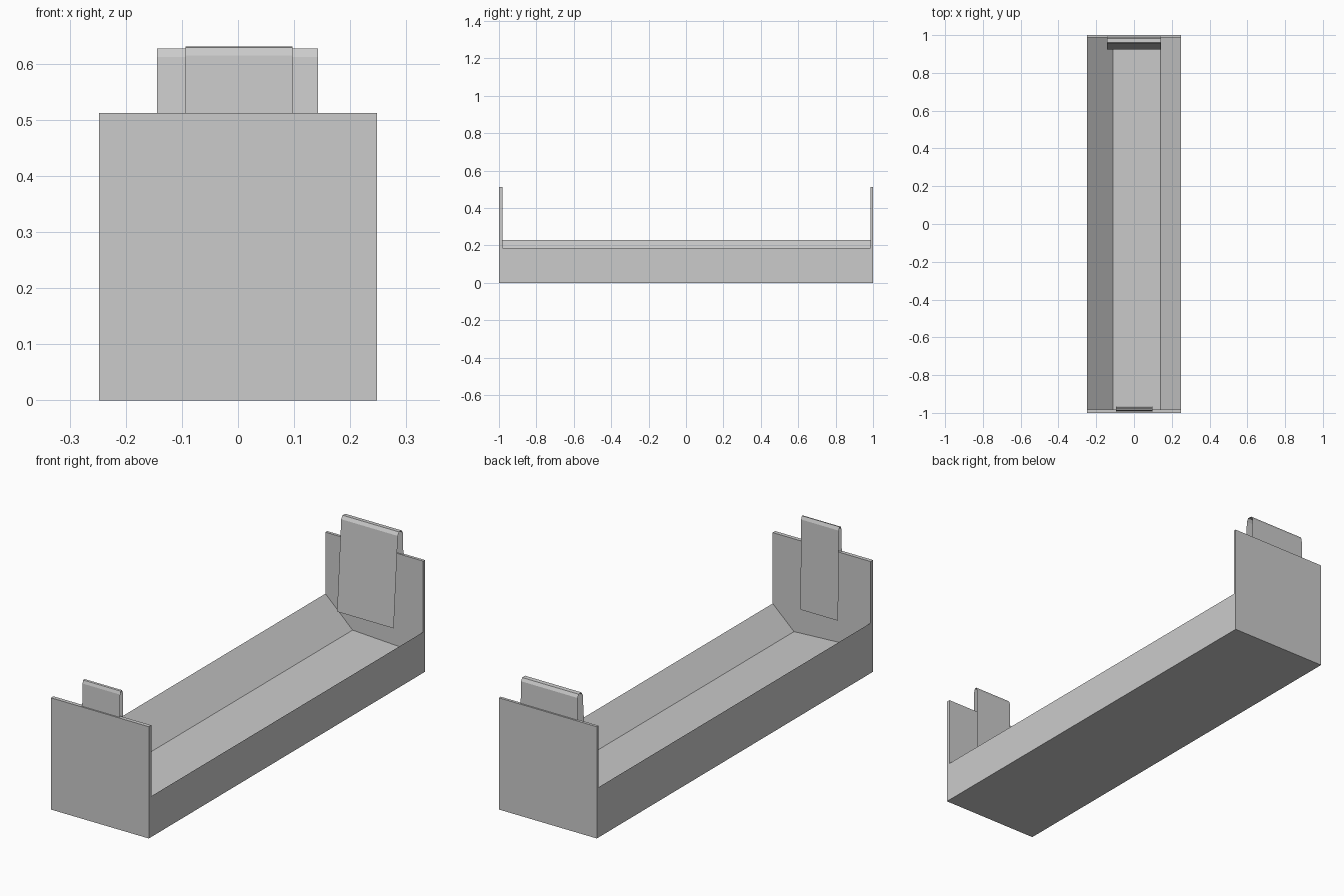
import bpy, bmesh

if "Cube" in bpy.data.objects:
    bpy.data.objects.remove(bpy.data.objects["Cube"])

W = 0.248                      # half width
Y0, Y1 = -0.982, 0.987         # inner faces of the end panels


def make(name, bm):
    me = bpy.data.meshes.new(name)
    bm.to_mesh(me)
    bm.free()
    ob = bpy.data.objects.new(name, me)
    bpy.context.collection.objects.link(ob)
    return ob


def sweep(name, profile_a, profile_b, closed):
    """Join two matching outlines with a strip of quads."""
    bm = bmesh.new()
    a = [bm.verts.new(p) for p in profile_a]
    b = [bm.verts.new(p) for p in profile_b]
    n = len(a)
    for i in range(n if closed else n - 1):
        j = (i + 1) % n
        bm.faces.new((a[i], a[j], b[j], b[i]))
    bmesh.ops.recalc_face_normals(bm, faces=bm.faces)
    return make(name, bm)


def box(name, x0, x1, y0, y1, z0, z1):
    bm = bmesh.new()
    bmesh.ops.create_cube(bm, size=1)
    for v in bm.verts:
        v.co = ((x0 + x1) / 2 + v.co.x * (x1 - x0),
                (y0 + y1) / 2 + v.co.y * (y1 - y0),
                (z0 + z1) / 2 + v.co.z * (z1 - z0))
    return make(name, bm)


# trough body: solid base with an uneven V-sided channel
section = [(-W, 0), (W, 0), (W, 0.187), (0.14, 0.087), (-0.11, 0.10), (-W, 0.23)]
trough = sweep("trough", [(x, Y0, z) for x, z in section],
               [(x, Y1, z) for x, z in section], True)
# orient the open tube outwards (floor of the tube faces down)
if trough.data.polygons[0].normal.z > 0:
    trough.data.flip_normals()

# end panels
box("front_panel", -W, W, -1, Y0, 0, 0.512)
box("back_panel", -W, W, Y1, 1, 0, 0.512)

# thin folded hooks over the end panels
front_hook = [(-0.994, 0.505), (-0.991, 0.615), (-0.986, 0.629), (-0.978, 0.631),
              (-0.972, 0.616), (-0.967, 0.205)]
back_hook = [(0.993, 0.505), (0.990, 0.612), (0.982, 0.626), (0.962, 0.627),
             (0.953, 0.612), (0.923, 0.2)]
for name, prof, xa, xb in (("front_hook", front_hook, -0.094, 0.097),
                           ("back_hook", back_hook, -0.144, 0.143)):
    hook = sweep(name, [(xa, y, z) for y, z in prof],
                 [(xb, y, z) for y, z in prof], False)
    # top facet of the fold faces up
    if hook.data.polygons[2].normal.z < 0:
        hook.data.flip_normals()
